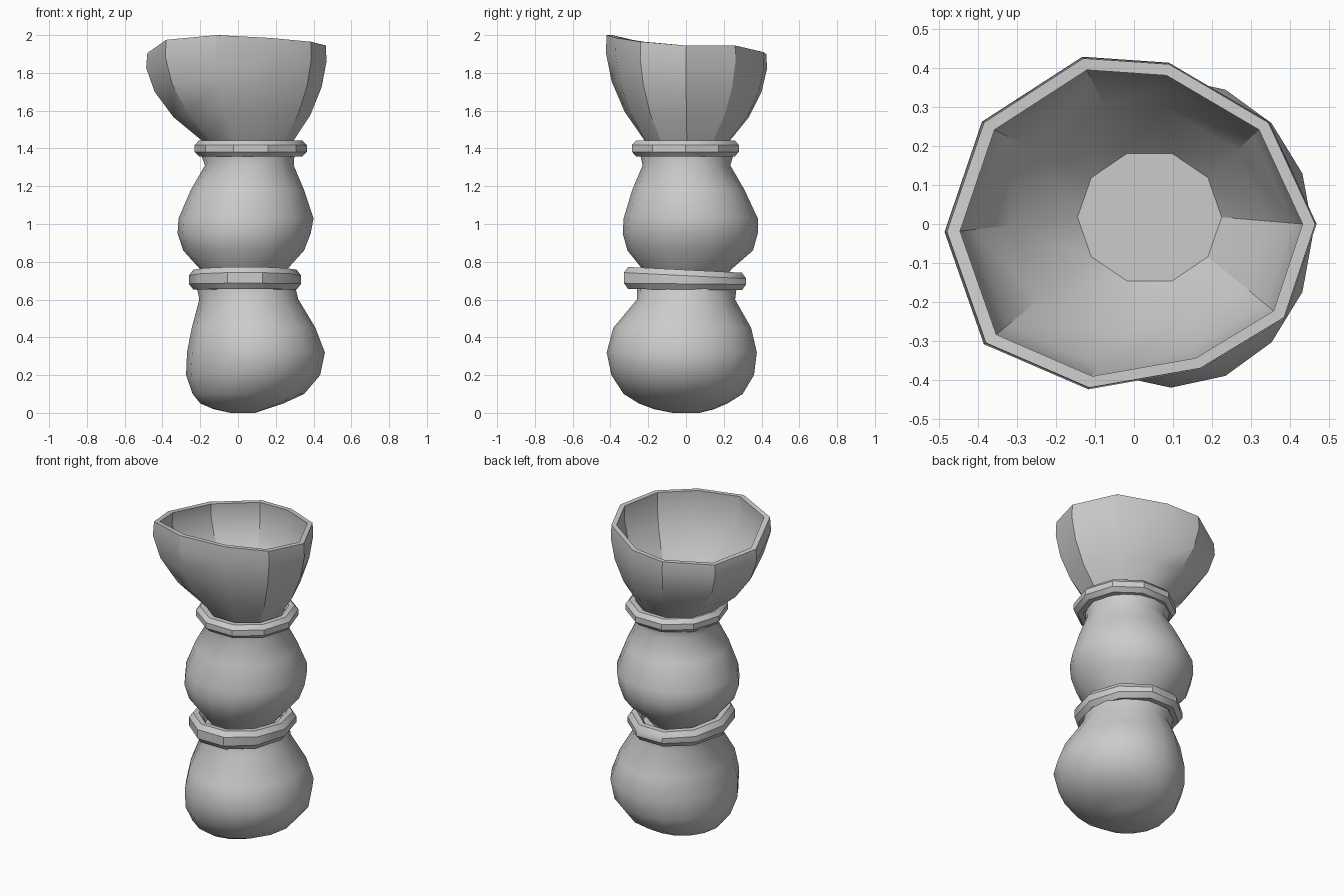
import bpy, bmesh, math
from mathutils import Vector

cube = bpy.data.objects.get("Cube")
if cube:
    bpy.data.objects.remove(cube, do_unlink=True)

clay = bpy.data.materials.new("plain grey")
clay.use_nodes = True
GREY = (0.6, 0.6, 0.6, 1)
clay.diffuse_color = GREY
clay.node_tree.nodes["Principled BSDF"].inputs["Base Color"].default_value = GREY


def loft(name, rings, angle, closed=False):
    """Skin a stack of point rings; cap the ends or join last ring to first."""
    bm = bmesh.new()
    loops = [[bm.verts.new(p) for p in ring] for ring in rings]
    pairs = list(zip(loops, loops[1:]))
    if closed:
        pairs.append((loops[-1], loops[0]))
    for low, high in pairs:
        n = len(low)
        for i in range(n):
            j = (i + 1) % n
            bm.faces.new((low[i], low[j], high[j], high[i]))
    if not closed:
        bm.faces.new(loops[0][::-1])
        bm.faces.new(loops[-1])
    bmesh.ops.recalc_face_normals(bm, faces=bm.faces)
    mesh = bpy.data.meshes.new(name)
    bm.to_mesh(mesh)
    bm.free()
    mesh.materials.append(clay)
    obj = bpy.data.objects.new(name, mesh)
    bpy.context.collection.objects.link(obj)
    bpy.ops.object.select_all(action="DESELECT")
    obj.select_set(True)
    bpy.context.view_layer.objects.active = obj
    bpy.ops.object.shade_smooth_by_angle(angle=math.radians(angle))
    return obj


def oval(z, left, right, front, back, sides=16):
    """Oval ring fitted between four side limits."""
    mid = Vector(((left + right) / 2, (front + back) / 2, z))
    rx, ry = (right - left) / 2, (back - front) / 2
    turns = [math.tau * i / sides for i in range(sides)]
    return [mid + Vector((rx * math.cos(a), ry * math.sin(a), 0)) for a in turns]


# Two bulging pots: height, left, right, front, back
lower = [(0, -.04, .09, -.07, .07), (.02, -.13, .15, -.17, .15),
         (.05, -.2, .24, -.25, .22), (.1, -.24, .35, -.33, .3),
         (.2, -.275, .435, -.395, .36), (.32, -.27, .46, -.42, .375),
         (.45, -.245, .41, -.385, .345), (.6, -.205, .32, -.26, .26),
         (.68, -.22, .3, -.26, .27)]
middle = [(.68, -.15, .2, -.17, .18), (.76, -.2, .26, -.23, .24),
          (.86, -.29, .35, -.31, .355), (.95, -.32, .385, -.335, .38),
          (1.03, -.315, .4, -.33, .38), (1.18, -.25, .35, -.285, .31),
          (1.31, -.175, .295, -.23, .235), (1.38, -.2, .3, -.245, .255)]
loft("lower_pot", [oval(*row) for row in lower], 60)
loft("middle_pot", [oval(*row) for row in middle], 60)


# Ten-sided collars with a flattened tube section
def collar(name, cx, cy, z, rx, ry, height, tilt):
    rings = []
    for k in range(8):
        a = math.tau * (k + .5) / 8
        inset = .04 * (math.cos(a) / .924 - 1)
        rise = height / 2 * math.sin(a) / .924
        ring = oval(z + rise, cx - rx - inset, cx + rx + inset,
                    cy - ry - inset, cy + ry + inset, sides=10)
        for p in ring:
            p.z += tilt * (p.y - cy) * (1 if rise > 0 else .2)
        rings.append(ring)
    loft(name, rings, 35, closed=True)


collar("lower_collar", .037, -.005, .705, .297, .34, .105, -.05)
collar("upper_collar", .067, -.003, 1.4, .297, .298, .085, 0)

# Uneven faceted bowl: rim corners, anticlockwise from the left side (+x)
rim = [(.465, 0, 1.945), (.345, .26, 1.945), (.09, .41, 1.91),
       (-.13, .425, 1.9), (-.385, .26, 1.885), (-.48, -.02, 1.905),
       (-.38, -.305, 1.975), (-.115, -.42, 2), (.17, -.37, 1.985),
       (.385, -.24, 1.965)]
rim = [Vector(p) for p in rim]
foot = oval(1.42, -.165, .28, -.215, .225, sides=10)
floor = oval(1.45, -.145, .225, -.155, .19, sides=10)
inner_rim = [Vector((p.x * .93, p.y * .93, p.z)) for p in rim]


def wall(base, top, steps):
    return [[Vector((b.x + (t.x - b.x) * out, b.y + (t.y - b.y) * out,
                     b.z + (t.z - b.z) * up)) for b, t in zip(base, top)]
            for up, out in steps]


curve = [(0, 0), (.3, .56), (.58, .88), (.84, 1.02), (1, 1)]
outside = wall(foot, rim, curve)
inside = wall(floor, inner_rim, curve)
loft("bowl", outside + inside[::-1], 30)
